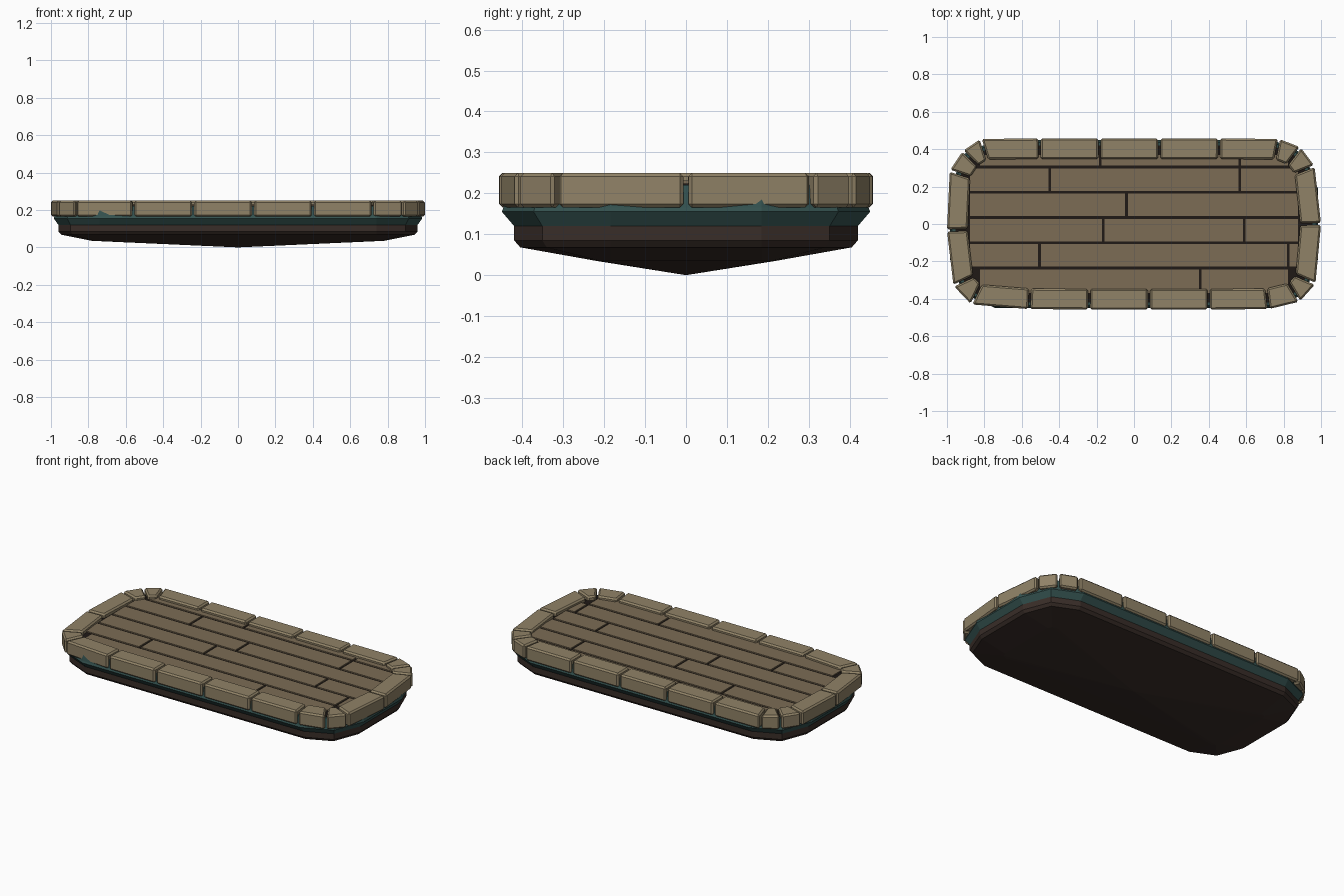
import bpy, bmesh, math
from mathutils import Vector

if "Cube" in bpy.data.objects:
    bpy.data.objects.remove(bpy.data.objects["Cube"])


def material(name, rgb):
    m = bpy.data.materials.new(name)
    m.diffuse_color = (*rgb, 1)
    m.use_nodes = True
    m.node_tree.nodes["Principled BSDF"].inputs["Base Color"].default_value = m.diffuse_color
    return m


STONE = material("sandstone", (0.28, 0.225, 0.135))
WOOD = material("plank_wood", (0.2, 0.15, 0.09))
DARK = material("dark_wood", (0.014, 0.010, 0.008))
BROWN = material("hull_brown", (0.04, 0.026, 0.021))
TEAL = material("teal_trim", (0.035, 0.085, 0.08))


def finish(bm, name, mat):
    bmesh.ops.recalc_face_normals(bm, faces=bm.faces)
    me = bpy.data.meshes.new(name)
    bm.to_mesh(me)
    bm.free()
    ob = bpy.data.objects.new(name, me)
    me.materials.append(mat)
    bpy.context.collection.objects.link(ob)
    return ob


def ring(bm, hx, hy, z, cx=0.74, cy=0.185):
    """Twelve-sided rounded rectangle, three points per corner."""
    pts = []
    for q, (sx, sy) in enumerate([(1, 1), (-1, 1), (-1, -1), (1, -1)]):
        for k in range(3):
            a = math.radians(90 * q + 45 * k)
            pts.append(bm.verts.new((sx * cx + (hx - cx) * math.cos(a),
                                     sy * cy + (hy - cy) * math.sin(a), z)))
    return pts


def loft(name, levels, mat, apex=None):
    bm = bmesh.new()
    rings = [ring(bm, *lv) for lv in levels]
    for a, b in zip(rings, rings[1:]):
        for i in range(12):
            j = (i + 1) % 12
            bm.faces.new((a[i], a[j], b[j], b[i]))
    if apex:
        tip = bm.verts.new(apex)
        for i in range(12):
            bm.faces.new((rings[0][i], rings[0][(i + 1) % 12], tip))
    else:
        bm.faces.new(rings[0])
    bm.faces.new(rings[-1])
    return finish(bm, name, mat)


def prism(bm, quad, z0, z1):
    lo = [bm.verts.new((p[0], p[1], z0)) for p in quad]
    hi = [bm.verts.new((p[0], p[1], z1)) for p in quad]
    bm.faces.new(lo)
    bm.faces.new(hi)
    for i in range(4):
        j = (i + 1) % 4
        bm.faces.new((lo[i], lo[j], hi[j], hi[i]))


# Shallow pointed underside, teal flange, dark sub-deck
loft("hull", [(0.78, 0.22, 0.035), (0.945, 0.405, 0.068),
              (0.96, 0.42, 0.085), (0.96, 0.42, 0.12)], BROWN, (0, 0, 0))
loft("teal_flange", [(0.96, 0.42, 0.12), (0.985, 0.45, 0.155),
                     (0.982, 0.446, 0.165), (0.974, 0.437, 0.22)], TEAL)
loft("sub_deck", [(0.955, 0.42, 0.2), (0.955, 0.42, 0.224)], DARK)

# Deck planks: rows along x with staggered butt joints
edges = [0.375, 0.305, 0.17, 0.035, -0.10, -0.235, -0.375]
joints = [(-0.18, 0.565), (-0.45, 0.565), (-0.04,), (-0.165, 0.59),
          (-0.505, 0.825), (0.355,)]
g = 0.007
bm = bmesh.new()
for y1, y0, cuts in zip(edges, edges[1:], joints):
    end = 0.83 if abs(y0 + y1) > 0.5 else 0.885
    xs = [-end, *cuts, end]
    for x0, x1 in zip(xs, xs[1:]):
        prism(bm, [(x0 + g, y0 + g), (x1 - g, y0 + g),
                   (x1 - g, y1 - g), (x0 + g, y1 - g)], 0.215, 0.231)
finish(bm, "deck_planks", WOOD)

# Rim stones: joints clockwise around the outer edge, mitred inwards
outer = [Vector(p) for p in [
    (-0.82, 0.455), (-0.505, 0.457), (-0.185, 0.457), (0.135, 0.457),
    (0.455, 0.457), (0.775, 0.455), (0.89, 0.41), (0.965, 0.31),
    (1.0, 0.0), (0.97, -0.32), (0.885, -0.415), (0.72, -0.455),
    (0.40, -0.457), (0.08, -0.457), (-0.24, -0.457), (-0.56, -0.455),
    (-0.87, -0.43), (-0.965, -0.33), (-1.0, -0.035), (-0.985, 0.285),
    (-0.915, 0.39)]]
n = len(outer)
inner = []
for i, p in enumerate(outer):
    d0 = (p - outer[i - 1]).normalized()
    d1 = (outer[(i + 1) % n] - p).normalized()
    t = (d0 + d1).normalized()
    inner.append(p + Vector((t.y, -t.x)) * 0.11 / t.dot(d1))
bm = bmesh.new()
for i in range(n):
    j = (i + 1) % n
    d = (outer[j] - outer[i]).normalized() * 0.006
    prism(bm, [outer[i] + d, outer[j] - d, inner[j] - d, inner[i] + d],
          0.165, 0.25)
rim = finish(bm, "rim_stones", STONE)
bev = rim.modifiers.new("chipped_edges", "BEVEL")
bev.width = 0.009
bev.segments = 1
